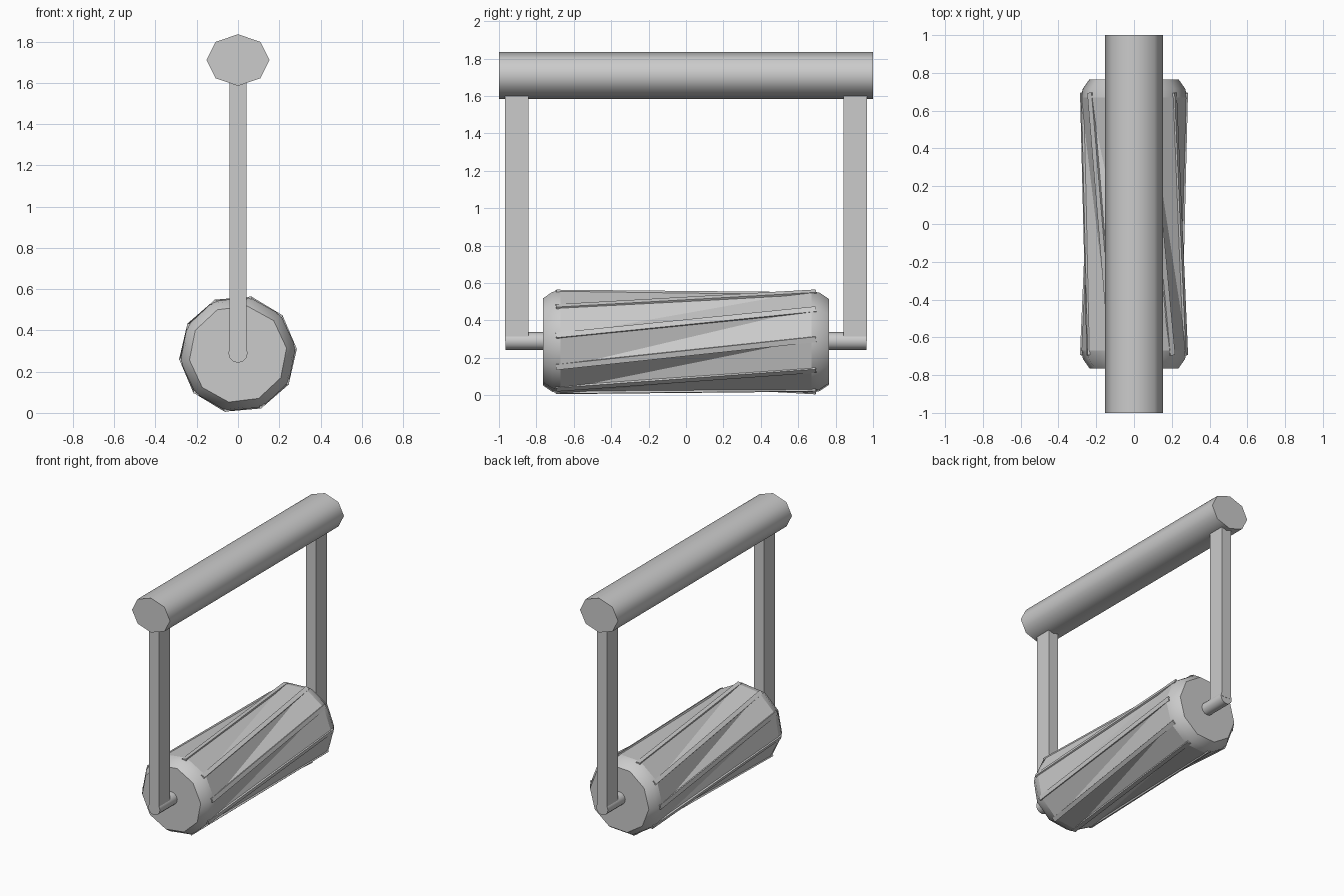
import bpy, bmesh, math
from mathutils import Matrix, Vector

if "Cube" in bpy.data.objects:
    bpy.data.objects.remove(bpy.data.objects["Cube"], do_unlink=True)

GREY = (0.6, 0.6, 0.6, 1)
grey = bpy.data.materials.new("plain_grey")
grey.use_nodes = True
grey.diffuse_color = GREY
grey.node_tree.nodes["Principled BSDF"].inputs["Base Color"].default_value = GREY

SIDES = 10
AXIS_Z = 0.285


def finish(name, bm):
    bmesh.ops.recalc_face_normals(bm, faces=bm.faces)
    mesh = bpy.data.meshes.new(name)
    bm.to_mesh(mesh)
    bm.free()
    mesh.materials.append(grey)
    obj = bpy.data.objects.new(name, mesh)
    bpy.context.collection.objects.link(obj)
    return obj


def rod(name, sides, rx, rz, length, z):
    """Smooth-sided rod lying along y with flat ends."""
    bm = bmesh.new()
    bmesh.ops.create_cone(bm, cap_ends=True, segments=sides, radius1=1, radius2=1, depth=length)
    place = Matrix.Translation((0, 0, z)) @ Matrix.Diagonal((rx, 1, rz, 1))
    bm.transform(place @ Matrix.Rotation(math.pi / 2, 4, "X"))
    for f in bm.faces:
        f.smooth = len(f.verts) == 4
    finish(name, bm)


def box(bm, size, matrix):
    bmesh.ops.create_cube(bm, size=1, matrix=matrix @ Matrix.Diagonal((*size, 1)))


def on_drum(radius, degrees, y):
    a = math.radians(degrees)
    return Vector((radius * math.cos(a), y, AXIS_Z + radius * math.sin(a)))


# Handle grip and axle
rod("handle_grip", 8, 0.153, 0.125, 2, 1.71)
rod("axle", 12, 0.047, 0.047, 1.93, 0.29)

# Two upright arms
for side, name in ((-1, "front_arm"), (1, "back_arm")):
    bm = bmesh.new()
    box(bm, (0.08, 0.125, 1.36), Matrix.Translation((0, side * 0.904, 0.97)))
    finish(name, bm)

# Twisted drum with rounded rims
FRONT, BACK = -29, 3
STEP = 360 / SIDES
half = [(0.237, 0.765), (0.272, 0.715), (0.282, 0.67)]
stations = [(r, -y, FRONT) for r, y in half] + [(r, y, BACK) for r, y in reversed(half)]
bm = bmesh.new()
rings = [[bm.verts.new(on_drum(r, turn + i * STEP, y)) for i in range(SIDES)]
         for r, y, turn in stations]
for k, (a, b) in enumerate(zip(rings, rings[1:])):
    for i in range(SIDES):
        j = (i + 1) % SIDES
        if k == 2:  # hollow twisted panels
            bm.faces.new((a[i], a[j], b[j]))
            bm.faces.new((a[i], b[j], b[i]))
        else:
            bm.faces.new((a[i], a[j], b[j], b[i])).smooth = True
bm.faces.new(rings[0])
bm.faces.new(rings[-1])
finish("roller_drum", bm)

# Slanted straight ribs along the drum corners
bm = bmesh.new()
for i in range(SIDES):
    p = on_drum(0.277, FRONT + i * STEP, -0.695)
    q = on_drum(0.277, BACK + i * STEP, 0.695)
    mid = (p + q) / 2
    along = (q - p).normalized()
    out = (mid - Vector((0, 0, AXIS_Z))).normalized()
    across = along.cross(out).normalized()
    frame = Matrix((across, along, out)).transposed().to_4x4()
    box(bm, (0.03, (q - p).length, 0.012), Matrix.Translation(mid) @ frame)
finish("roller_ribs", bm)
